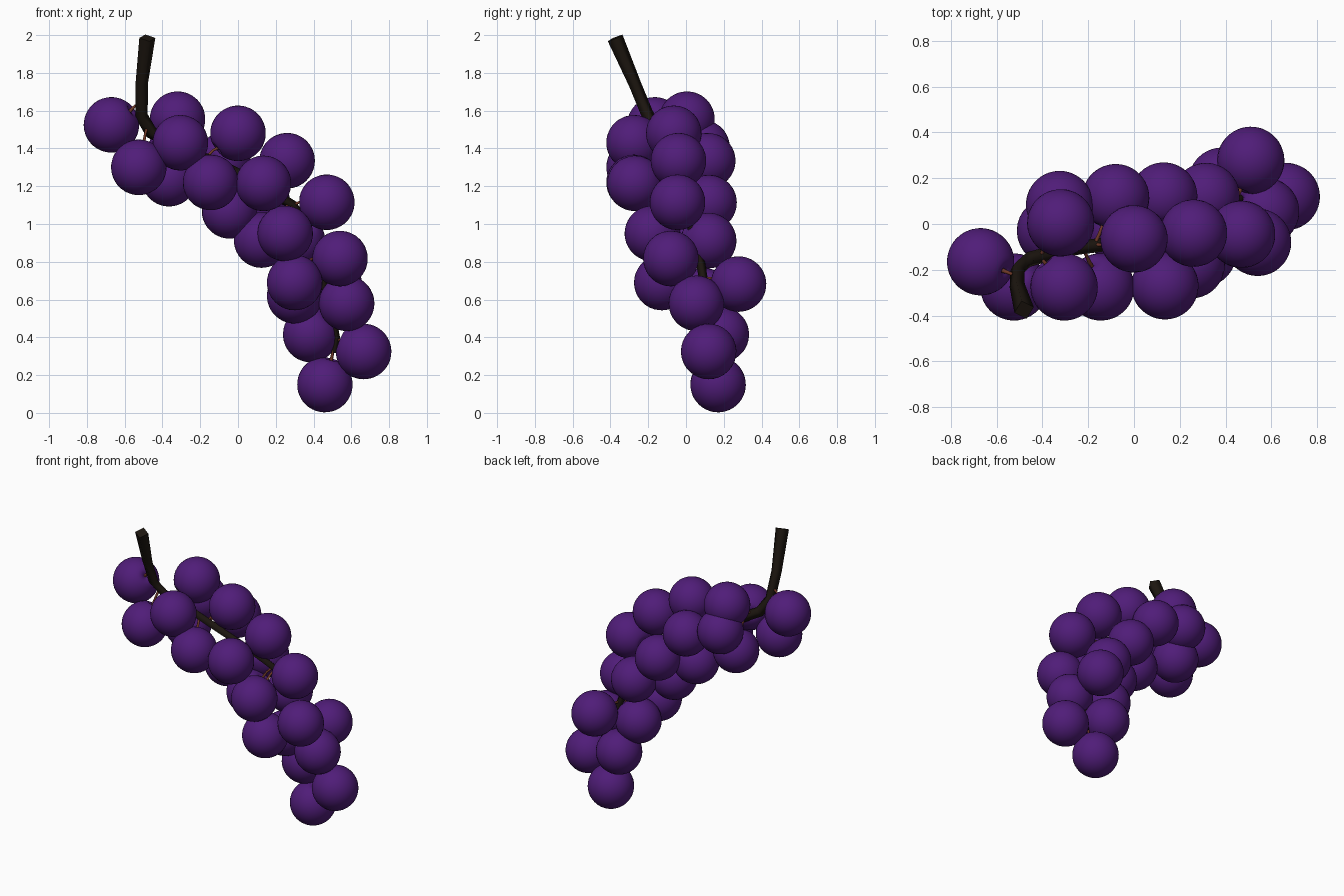
import bpy, bmesh
from mathutils import Vector

if "Cube" in bpy.data.objects:
    bpy.data.objects.remove(bpy.data.objects["Cube"])

R = 0.147  # grape radius


def material(name, rgb):
    m = bpy.data.materials.new(name)
    m.diffuse_color = (*rgb, 1)
    m.use_nodes = True
    m.node_tree.nodes["Principled BSDF"].inputs["Base Color"].default_value = m.diffuse_color
    return m


purple = material("grape_skin", (0.08, 0.012, 0.19))
bark = material("dark_bark", (0.012, 0.008, 0.005))
reddish = material("reddish_stalk", (0.16, 0.04, 0.02))


def tubes(name, paths, depth, res, mat):
    """Sweep a round section along point lists of (position, radius factor)."""
    cu = bpy.data.curves.new(name, 'CURVE')
    cu.dimensions = '3D'
    cu.bevel_depth = depth
    cu.bevel_resolution = res
    cu.use_fill_caps = True
    for path in paths:
        sp = cu.splines.new('POLY')
        sp.points.add(len(path) - 1)
        for p, (co, rad) in zip(sp.points, path):
            p.co = (*co, 1)
            p.radius = rad
    ob = bpy.data.objects.new(name, cu)
    bpy.context.collection.objects.link(ob)
    cu.materials.append(mat)
    bpy.ops.object.select_all(action='DESELECT')
    bpy.context.view_layer.objects.active = ob
    ob.select_set(True)
    bpy.ops.object.convert(target='MESH')
    return bpy.context.object


# Main stem: angular tapering branch through the bunch
stem = [((-.48, -.375, 1.985), 1.1), ((-.51, -.27, 1.74), .85), ((-.51, -.2, 1.57), .85),
        ((-.46, -.155, 1.485), .85), ((-.3, -.11, 1.40), .8), ((-.05, -.08, 1.29), .75),
        ((.13, -.04, 1.2), .7), ((.29, 0, 1.1), .65), ((.38, .04, .95), .6),
        ((.42, .08, .78), .6), ((.48, .11, .6), .55), ((.52, .13, .4), .5), ((.51, .15, .32), .4)]
tubes("main_stem", [stem], 0.04, 0, bark)

# Dense samples along the stem, used for attaching stalks
samples = []
for (a, _), (b, _) in zip(stem[1:], stem[2:]):
    samples += [Vector(a).lerp(Vector(b), i / 10) for i in range(10)]
samples.append(Vector(stem[-1][0]))

# Shared grape mesh: sphere with a dimple at the stalk end
bm = bmesh.new()
bmesh.ops.create_uvsphere(bm, u_segments=32, v_segments=24, radius=R)
for v in bm.verts:
    rho = v.co.xy.length / R
    if v.co.z > 0 and rho < 0.4:
        v.co.z -= 0.2 * R * (1 - rho / 0.4) ** 2
for f in bm.faces:
    f.smooth = True
grape_mesh = bpy.data.meshes.new("grape")
bm.to_mesh(grape_mesh)
bm.free()
grape_mesh.materials.append(purple)

# Grape centres
grapes = [(-.67, -.165, 1.525), (-.525, -.275, 1.30), (-.32, .005, 1.555), (-.305, -.275, 1.43),
          (-.365, -.03, 1.24), (-.145, -.275, 1.22), (0, -.065, 1.48), (.135, -.27, 1.215),
          (.26, -.04, 1.335), (.47, -.045, 1.115), (-.045, -.05, 1.07), (.125, -.05, .915),
          (.25, -.178, .95), (.54, -.08, .817), (.30, -.128, .69), (.30, .095, .62),
          (.575, .055, .58), (.385, .187, .415), (.665, .12, .325), (.46, .17, .15),
          (-.325, .085, 1.405), (-.08, .115, 1.335), (.13, .122, 1.113), (.315, .12, .912),
          (.51, .278, .682)]

stalks = []
for n, c in enumerate(grapes, 1):
    c = Vector(c)
    near = min(range(len(samples)), key=lambda i: (samples[i] - c).length)
    root = samples[max(0, near - 4)]
    d = (root - c).normalized()
    ob = bpy.data.objects.new(f"grape_{n:02d}", grape_mesh)
    ob.location = c
    ob.rotation_euler = d.to_track_quat('Z', 'Y').to_euler()
    bpy.context.collection.objects.link(ob)
    # Thin stalk, bowed slightly upward between stem and dimple
    tip = c + d * R * 0.78
    mid = root.lerp(tip, 0.5) + Vector((0, 0, 0.012))
    stalks.append([(root, 1), (mid, .8), (tip, 1.2)])

tubes("grape_stalks", stalks, 0.009, 1, reddish)
